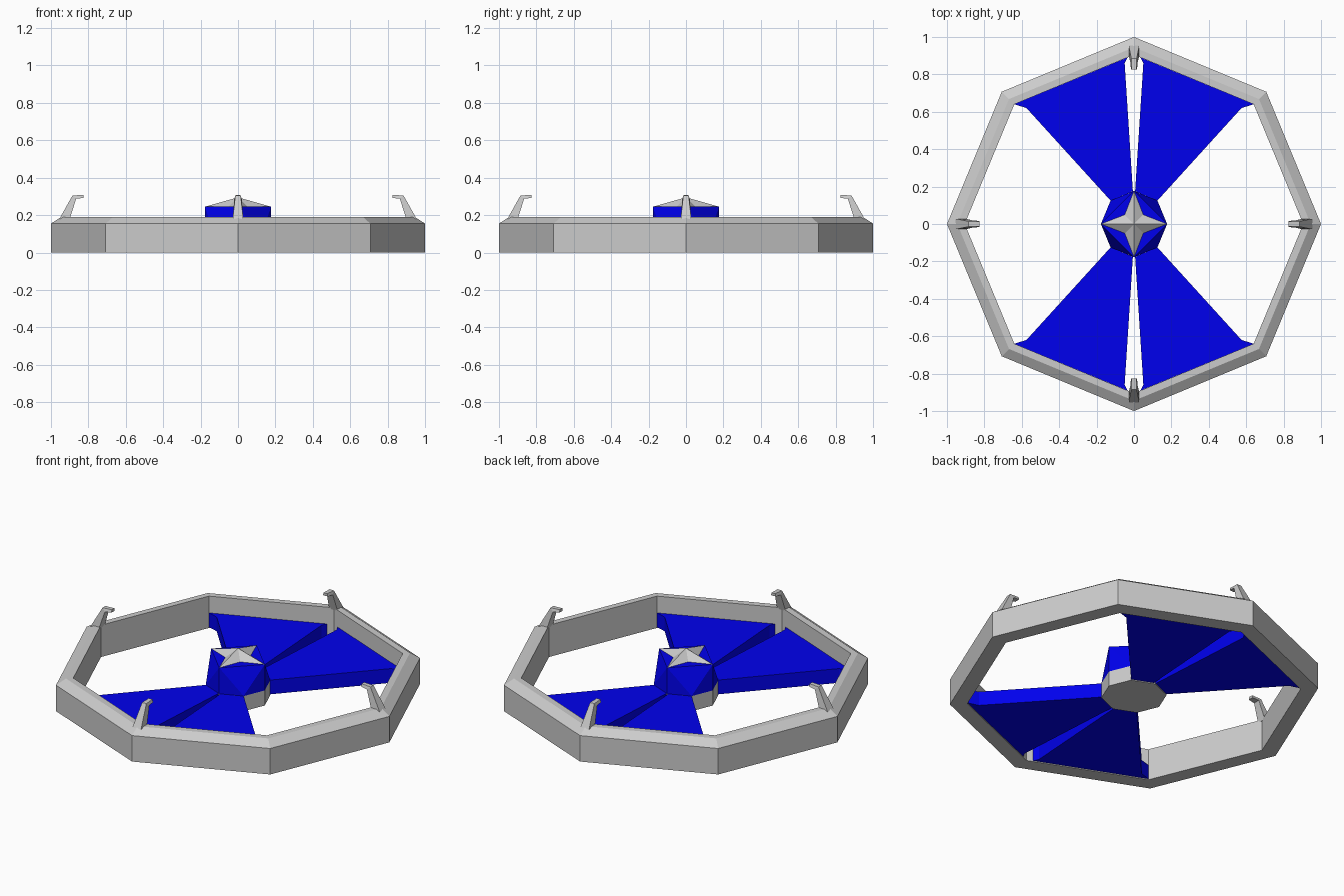
import bpy
from math import sin, cos, pi

if "Cube" in bpy.data.objects:
    bpy.data.objects.remove(bpy.data.objects["Cube"])

blue = bpy.data.materials.new("blue")
blue.diffuse_color = (0.0, 0.0, 0.85, 1)
blue.use_nodes = True
blue.node_tree.nodes["Principled BSDF"].inputs["Base Color"].default_value = blue.diffuse_color


def make(name, verts, faces, mat=None):
    me = bpy.data.meshes.new(name)
    me.from_pydata(verts, [], faces)
    me.update()
    ob = bpy.data.objects.new(name, me)
    bpy.context.collection.objects.link(ob)
    if mat:
        me.materials.append(mat)
    return ob


def polar(r, i, z):
    return (r * cos(i * pi / 4), r * sin(i * pi / 4), z)


def prism(name, pts, z0, z1, mat=None):
    n = len(pts)
    verts = [(x, y, z0) for x, y in pts] + [(x, y, z1) for x, y in pts]
    faces = [tuple(range(n))[::-1], tuple(range(n, 2 * n))]
    faces += [(i, (i + 1) % n, n + (i + 1) % n, n + i) for i in range(n)]
    return make(name, verts, faces, mat)


# Octagonal outer ring: lathed cross-section with a bevelled top edge
section = [(1.0, 0), (1.0, 0.155), (0.945, 0.19), (0.905, 0.19), (0.905, 0)]
k = len(section)
verts = [polar(r, i, z) for i in range(8) for r, z in section]
faces = [(i * k + j, (i + 1) % 8 * k + j, (i + 1) % 8 * k + (j + 1) % k, i * k + (j + 1) % k)
         for i in range(8) for j in range(k)]
make("outer_ring", verts, faces)

# Grey hub base
R = 0.177
prism("hub_base", [polar(R, i, 0)[:2] for i in range(8)], 0, 0.09)

# Blue hub: octagon below, corners pulled up to four tips
verts = [polar(R, i, 0.09) for i in range(8)]
verts += [polar(R, i, 0.245) for i in range(0, 8, 2)]
verts += [polar(0.07, i, 0.245) for i in range(1, 8, 2)]
faces = [tuple(range(8))[::-1], (12, 13, 14, 15)]
for q in range(4):
    a, c, b = 2 * q, 2 * q + 1, (2 * q + 2) % 8
    ta, tb = 8 + q, 8 + (q + 1) % 4
    faces += [(a, c, ta), (c, b, tb), (ta, c, tb), (ta, tb, 12 + q), (ta, 12 + q, 12 + (q - 1) % 4)]
make("hub_block", verts, faces, blue)

# Four-pointed star cap
verts = [polar(R if i % 2 == 0 else 0.07, i, 0.245) for i in range(8)] + [(0, 0, 0.295)]
make("star_cap", verts, [(i, (i + 1) % 8, 8) for i in range(8)] + [tuple(range(8))[::-1]])

# Four fan blades, mirrored in x and y
plan = [(0.125, 0.125), (0.575, 0.62), (0.64, 0.64), (0.035, 0.89), (0.05, 0.86), (0.006, 0.175)]
for sx in (1, -1):
    for sy in (1, -1):
        pts = [(x * sx, y * sy) for x, y in plan]
        if sx * sy < 0:
            pts.reverse()
        prism("blade", pts, 0.005, 0.09, blue)

# Four inward hooks standing on the ring
# (radius, height, half width)
hook = [(0.955, 0.18, 0.028), (0.885, 0.305, 0.014), (0.825, 0.308, 0.012),
        (0.825, 0.292, 0.016), (0.865, 0.288, 0.02), (0.9, 0.18, 0.028)]
n = len(hook)
for q in range(4):
    c, s = round(cos(q * pi / 2)), round(sin(q * pi / 2))
    verts = [(r * c - w * e * s, r * s + w * e * c, z) for e in (1, -1) for r, z, w in hook]
    faces = [(0, 5, 4, 1), (1, 4, 3, 2), (6, 7, 10, 11), (7, 8, 9, 10)]
    faces += [(i, (i + 1) % n, n + (i + 1) % n, n + i) for i in range(n)]
    make("hook", verts, faces)
